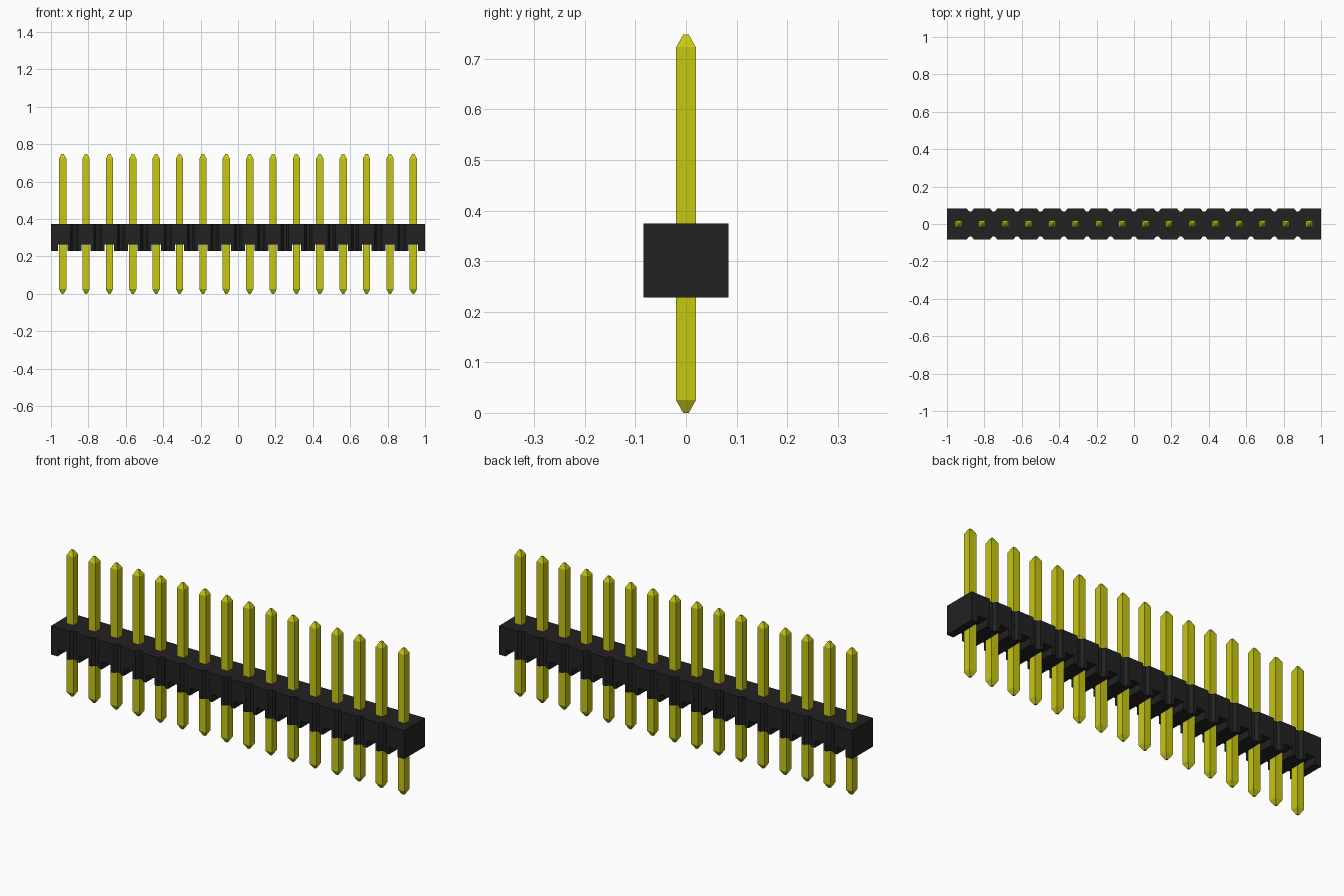
import bpy, bmesh

if "Cube" in bpy.data.objects:
    bpy.data.objects.remove(bpy.data.objects["Cube"])

COUNT, PITCH = 16, 0.125
HALF_Y = 0.084               # half depth of the housing
Z0, Z1, SLOT_Z = 0.228, 0.374, 0.265
PIN_TOP, PIN_W, TIP_W, TIP_H = 0.748, 0.039, 0.011, 0.025


def material(name, rgb):
    m = bpy.data.materials.new(name)
    m.diffuse_color = (*rgb, 1)
    m.use_nodes = True
    m.node_tree.nodes["Principled BSDF"].inputs["Base Color"].default_value = m.diffuse_color
    return m


def add_object(name, bm, mat=None):
    bmesh.ops.recalc_face_normals(bm, faces=bm.faces)
    mesh = bpy.data.meshes.new(name)
    bm.to_mesh(mesh)
    bm.free()
    ob = bpy.data.objects.new(name, mesh)
    bpy.context.collection.objects.link(ob)
    if mat:
        mesh.materials.append(mat)
    return ob


def loft(bm, rings):
    """Skin a stack of equal-length point rings and cap both ends."""
    loops = [[bm.verts.new(p) for p in ring] for ring in rings]
    for a, b in zip(loops, loops[1:]):
        for i in range(len(a)):
            j = (i + 1) % len(a)
            bm.faces.new((a[i], a[j], b[j], b[i]))
    bm.faces.new(loops[0][::-1])
    bm.faces.new(loops[-1])


def rect(x, w, d, z):
    return [(x - w / 2, -d / 2, z), (x + w / 2, -d / 2, z),
            (x + w / 2, d / 2, z), (x - w / 2, d / 2, z)]


black = material("black plastic", (0.016, 0.016, 0.016))
gold = material("yellow metal", (0.57, 0.57, 0.006))
centres = [(i - (COUNT - 1) / 2) * PITCH for i in range(COUNT)]

# Housing: long bar with a small groove between neighbouring cells
side = [(-1, -HALF_Y)]
for c in centres[:-1]:
    g = c + PITCH / 2
    side += [(g - 0.02, -HALF_Y), (g - 0.008, -HALF_Y + 0.016),
             (g + 0.008, -HALF_Y + 0.016), (g + 0.02, -HALF_Y)]
side.append((1, -HALF_Y))
outline = side + [(x, -y) for x, y in reversed(side)]
bm = bmesh.new()
loft(bm, [[(x, y, z) for x, y in outline] for z in (Z0, Z1)])
housing = add_object("housing", bm, black)

# Slots across the underside at every pin
bm = bmesh.new()
for c in centres:
    loft(bm, [rect(c, 0.05, 0.4, z) for z in (Z0 - 0.1, SLOT_Z)])
cutter = add_object("slot_cutter", bm, black)
cutter.hide_render = True
cutter.hide_viewport = True
cut = housing.modifiers.new("underside slots", "BOOLEAN")
cut.operation = "DIFFERENCE"
cut.solver = "EXACT"
cut.object = cutter

# Square pins with tapered tips at both ends
for i, c in enumerate(centres):
    bm = bmesh.new()
    loft(bm, [rect(c, TIP_W, TIP_W, 0),
              rect(c, PIN_W, PIN_W, TIP_H),
              rect(c, PIN_W, PIN_W, PIN_TOP - TIP_H),
              rect(c, TIP_W, TIP_W, PIN_TOP)])
    add_object(f"pin_{i + 1}", bm, gold)
